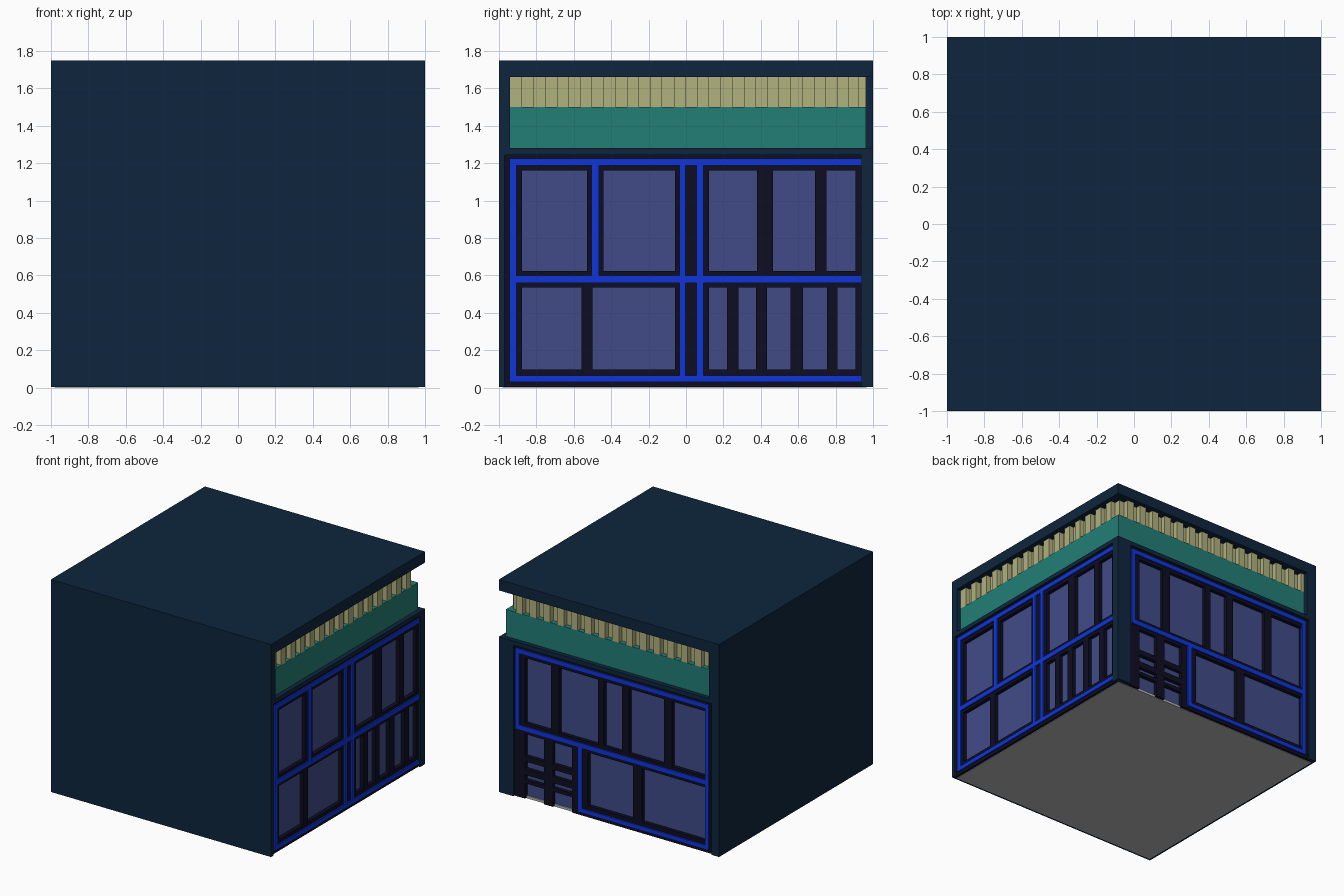
import bpy, bmesh

if "Cube" in bpy.data.objects:
    bpy.data.objects.remove(bpy.data.objects["Cube"])


def material(name, rgb):
    m = bpy.data.materials.new(name)
    lin = [((c / 255 + 0.055) / 1.055) ** 2.4 if c > 10 else c / 255 / 12.92 for c in rgb]
    m.diffuse_color = (*lin, 1)
    m.use_nodes = True
    m.node_tree.nodes["Principled BSDF"].inputs["Base Color"].default_value = m.diffuse_color
    return m


NAVY = material("navy wall", (14, 38, 61))
BLACK = material("dark frame", (13, 13, 34))
BLUE = material("bright blue trim", (15, 53, 216))
GLASS = material("dusky glass", (65, 75, 137))
TEAL = material("teal band", (35, 126, 119))
CREAM = material("khaki slats", (178, 178, 128))
GRAY = material("gray floor", (185, 185, 185))


def boxes(name, items, mat):
    """One object from a list of boxes (x0, x1, y0, y1, z0, z1)."""
    bm = bmesh.new()
    for x0, x1, y0, y1, z0, z1 in items:
        for v in bmesh.ops.create_cube(bm, size=1)["verts"]:
            v.co = (x1 if v.co.x > 0 else x0, y1 if v.co.y > 0 else y0, z1 if v.co.z > 0 else z0)
    me = bpy.data.meshes.new(name)
    bm.to_mesh(me)
    bm.free()
    me.materials.append(mat)
    ob = bpy.data.objects.new(name, me)
    bpy.context.collection.objects.link(ob)
    return ob


# Shell: two plain walls, roof slab, beam over the windows, corner column
B = 0.004
boxes("front_wall", [(-1, 1, -1, -0.97, B, 1.27), (-1, 1, -1, -0.94, 1.25, 1.70)], NAVY)
boxes("left_wall", [(-1, -0.93, -0.98, 1, B, 1.27), (-1, -0.91, -0.98, 1, 1.25, 1.70)], NAVY)
boxes("roof", [(-1, 1, -1, 1, 1.66, 1.75)], NAVY)
boxes("beam", [(-0.95, 1, -0.98, 1, 1.245, 1.28)], NAVY)
boxes("corner_column", [(0.87, 1, 0.935, 1, B, 1.26)], NAVY)
boxes("floor", [(-0.98, 0.965, -0.98, 0.965, 0, 0.02)], GRAY)

# Sign band and slatted strip under the roof
OUT, INN = 0.963, 0.922
boxes("teal_band", [(-0.93, OUT, -0.95, OUT, 1.275, 1.5)], TEAL)
slats = [(-0.93, INN, -0.95, INN, 1.49, 1.665)]
for k in range(15):
    a = -0.94 + 0.125 * k
    slats.append((0.9, OUT, a, a + 0.0625, 1.5, 1.665))
    slats.append((max(a, -0.92), a + 0.0625, 0.9, OUT, 1.5, 1.665))
boxes("slatted_strip", slats, CREAM)


def on_right(u0, u1, z0, z1, d0, d1):
    return (d0, d1, u0, u1, z0, z1)


def on_back(u0, u1, z0, z1, d0, d1):
    return (u0, u1, d0, d1, z0, z1)


def facade(side, place, u0, u1, rows, rails, trim):
    """Glass sheet, dark posts between the panes, dark rails, blue trim."""
    boxes(side + "_glass", [place(u0, u1, 0.012, 1.25, 0.93, 0.955)], GLASS)
    bars = [place(a, b, z0, z1, 0.94, 0.985) for a, b, z0, z1 in rails]
    for z0, z1, panes in rows:
        edges = [u0] + [e for p in panes for e in p] + [u1]
        for a, b in zip(edges[::2], edges[1::2]):
            bars.append(place(a, b, z0, z1, 0.94, 0.985))
    boxes(side + "_frames", bars, BLACK)
    boxes(side + "_trim", [place(*t, 0.95, 0.996) for t in trim], BLUE)


# Right facade
facade("right", on_right, -0.97, 0.935,
       [(0.62, 1.165, [(-.877, -.53), (-.44, -.06), (.123, .38), (.465, .69), (.75, .907)]),
        (0.09, 0.54, [(-.877, -.56), (-.5, -.06), (.123, .22), (.28, .375), (.433, .56),
                      (.625, .755), (.81, .907)])],
       [(-.97, .935, B, .097), (-.97, .935, .535, .625), (-.97, .935, 1.16, 1.25)],
       [(-.945, .935, 1.187, 1.225), (-.945, .935, .56, .6), (-.945, .935, .03, .065),
        (-.945, -.905, .03, 1.225), (-.505, -.465, .58, 1.2),
        (-.035, -.003, .03, 1.2), (.057, .093, .03, 1.2)])

# Back facade, with a double door next to the corner
facade("back", on_back, -0.93, 0.87,
       [(0.62, 1.165, [(-.864, -.564), (-.49, -.173), (-.11, .055), (.11, .464), (.536, .773)]),
        (B, 0.54, [(-.864, -.29), (-.21, .2), (.345, .52), (.6, .773)])],
       [(-.93, .3, B, .097), (-.93, .87, .535, .625), (-.93, .87, 1.16, 1.25),
        (.3, .85, .31, .355), (.3, .85, .2, .25), (.3, .85, .13, .16)],
       [(-.9, .855, 1.187, 1.225), (-.9, .855, .56, .6), (-.9, .29, .03, .065),
        (-.9, -.868, .03, 1.225), (.82, .855, .58, 1.225), (.25, .29, .03, .59)])
